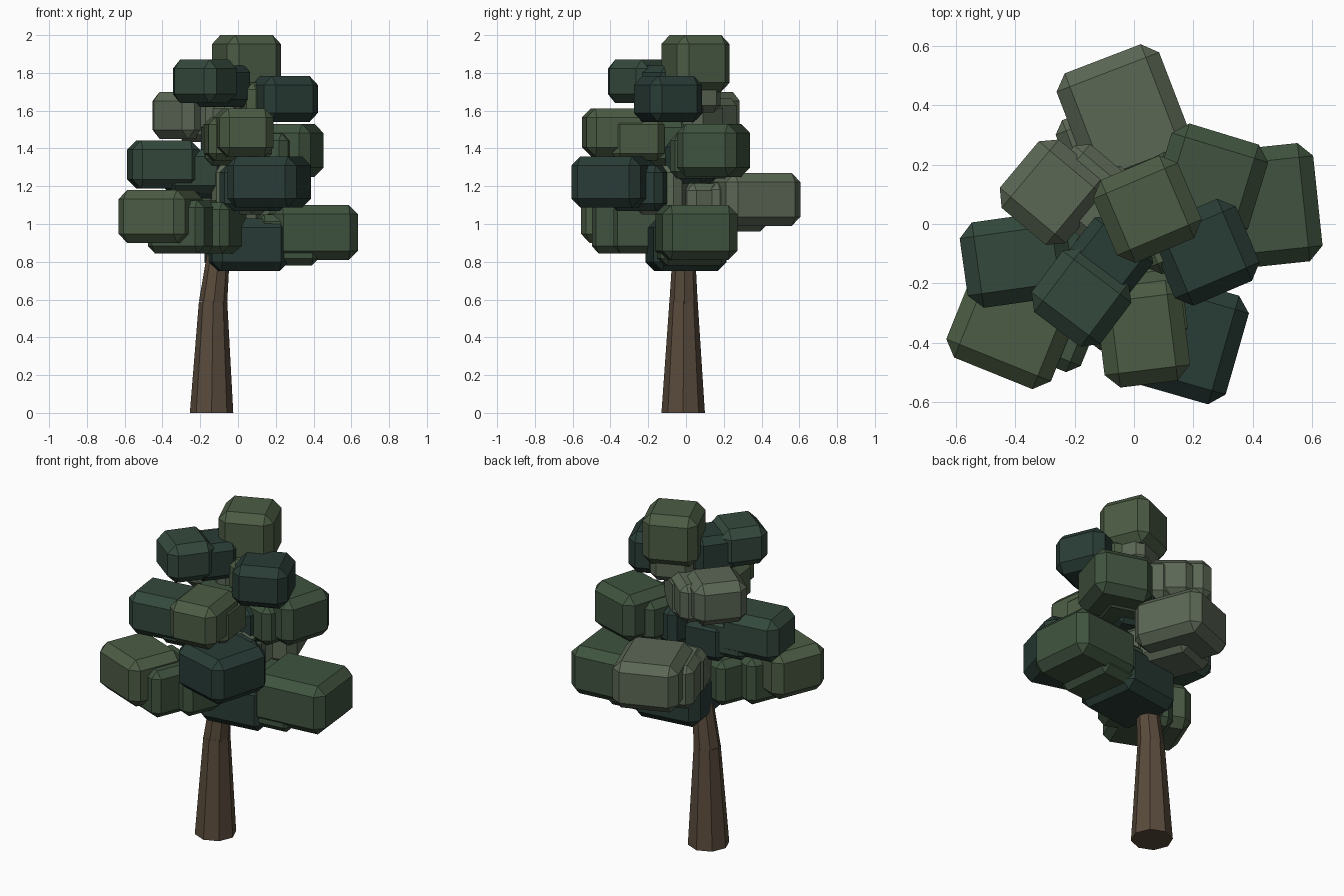
import bpy, bmesh
from math import radians
from mathutils import Vector

if "Cube" in bpy.data.objects:
    bpy.data.objects.remove(bpy.data.objects["Cube"])


def material(name, rgb):
    m = bpy.data.materials.new(name)
    m.diffuse_color = (*rgb, 1)
    m.use_nodes = True
    m.node_tree.nodes["Principled BSDF"].inputs["Base Color"].default_value = m.diffuse_color
    return m


MATS = {
    "bark": material("bark", (0.10, 0.07, 0.045)),
    "light": material("leaf_light", (0.072, 0.107, 0.058)),
    "green": material("leaf_green", (0.05, 0.086, 0.049)),
    "dark": material("leaf_dark", (0.034, 0.066, 0.046)),
    "teal": material("leaf_teal", (0.022, 0.045, 0.037)),
    "grey": material("leaf_grey", (0.105, 0.135, 0.09)),
}


def finish(bm, name, mat):
    me = bpy.data.meshes.new(name)
    bm.to_mesh(me)
    bm.free()
    ob = bpy.data.objects.new(name, me)
    me.materials.append(MATS[mat])
    bpy.context.collection.objects.link(ob)
    return ob


# tapered eight-sided wood section between two points
def wood(name, p, q, r1, r2, flat=False):
    p, q = Vector(p), Vector(q)
    d = q - p
    bm = bmesh.new()
    bmesh.ops.create_cone(bm, cap_ends=True, segments=8, radius1=r1, radius2=r2, depth=d.length)
    ob = finish(bm, name, "bark")
    ob.location = (p + q) / 2
    ob.rotation_euler = d.to_track_quat('Z', 'Y').to_euler()
    if flat:  # keep the ground face level by shearing instead of tilting
        ob.rotation_euler = (0, 0, 0)
        for v in ob.data.vertices:
            v.co.x += d.x * (0.5 if v.co.z > 0 else -0.5)
            v.co.y += d.y * (0.5 if v.co.z > 0 else -0.5)
            v.co.z = d.z / 2 if v.co.z > 0 else -d.z / 2


# leaf block with an even chamfer
def leaf(name, loc, size, rot, mat, chamfer):
    bm = bmesh.new()
    bmesh.ops.create_cube(bm, size=1)
    bmesh.ops.scale(bm, vec=size, verts=bm.verts)
    bmesh.ops.bevel(bm, geom=bm.edges[:], offset=chamfer, segments=1, profile=0.5, affect='EDGES')
    ob = finish(bm, name, mat)
    ob.location = loc
    ob.rotation_euler = (0, 0, radians(rot))


# trunk
wood("trunk_lower", (-0.14, -0.015, 0), (-0.132, -0.013, 0.59), 0.115, 0.075, True)
wood("trunk_middle", (-0.132, -0.013, 0.585), (-0.08, -0.01, 1.05), 0.075, 0.048)
wood("trunk_upper", (-0.08, -0.01, 1.05), (0.02, 0.02, 1.75), 0.048, 0.025)

# outer leaf blocks: name, centre, size, turn, colour
outer = [
    ("top", (0.045, 0.05, 1.85), (0.31, 0.302, 0.30), 23, "light"),
    ("back_low", (-0.03, 0.36, 1.13), (0.37, 0.42, 0.28), 21, "grey"),
    ("right_low", (0.395, 0.055, 0.955), (0.45, 0.40, 0.29), 6, "green"),
    ("right_mid", (0.255, 0.145, 1.39), (0.34, 0.33, 0.28), -17, "green"),
    ("right_high", (0.24, -0.095, 1.662), (0.31, 0.30, 0.245), 23, "teal"),
    ("front_low", (0.165, -0.385, 1.222), (0.38, 0.38, 0.27), -16, "teal"),
    ("front_mid", (0.03, -0.37, 1.485), (0.29, 0.34, 0.255), 7, "light"),
    ("left_low", (-0.41, -0.345, 1.04), (0.38, 0.34, 0.28), -22, "light"),
    ("left_mid", (-0.395, -0.12, 1.315), (0.36, 0.29, 0.255), 8, "dark"),
    ("left_high", (-0.275, 0.107, 1.575), (0.30, 0.29, 0.25), 50, "grey"),
    ("front_high", (-0.177, -0.247, 1.755), (0.29, 0.27, 0.23), -37, "dark"),
    ("centre_low", (0.045, 0.0, 0.89), (0.41, 0.39, 0.28), 8, "teal"),
]
for n, loc, size, rot, mat in outer:
    leaf("leaves_" + n, loc, size, rot, mat, 0.048)

# smaller blocks filling inwards along each branch
inner = [
    ("right_low_inner", (0.25, 0.03, 0.915), (0.33, 0.36, 0.27), 6, "green"),
    ("left_low_inner", (-0.28, -0.30, 0.985), (0.32, 0.33, 0.28), -22, "green"),
    ("left_low_root", (-0.15, -0.19, 0.98), (0.32, 0.32, 0.27), -22, "green"),
    ("left_mid_inner", (-0.24, -0.09, 1.28), (0.30, 0.27, 0.23), 8, "dark"),
    ("left_mid_root", (-0.13, -0.05, 1.25), (0.26, 0.25, 0.23), 8, "teal"),
    ("front_mid_inner", (0.0, -0.27, 1.45), (0.34, 0.28, 0.23), 7, "light"),
    ("front_mid_root", (-0.05, -0.13, 1.43), (0.27, 0.26, 0.24), 7, "green"),
    ("front_low_inner", (0.08, -0.23, 1.19), (0.31, 0.29, 0.24), -16, "teal"),
    ("front_low_root", (0.01, -0.12, 1.18), (0.26, 0.26, 0.26), -16, "grey"),
    ("back_low_inner", (-0.08, 0.24, 1.09), (0.30, 0.32, 0.26), 21, "grey"),
    ("back_low_root", (-0.05, 0.1, 1.09), (0.28, 0.28, 0.25), 21, "grey"),
    ("left_high_inner", (-0.16, 0.11, 1.55), (0.26, 0.26, 0.23), 50, "grey"),
    ("left_high_root", (-0.06, 0.05, 1.53), (0.24, 0.24, 0.24), 50, "grey"),
    ("right_mid_inner", (0.16, 0.08, 1.36), (0.28, 0.28, 0.24), -17, "green"),
    ("right_mid_root", (0.05, 0.03, 1.33), (0.24, 0.24, 0.23), -17, "teal"),
    ("right_high_inner", (0.12, -0.04, 1.65), (0.22, 0.22, 0.2), 22, "light"),
    ("front_high_inner", (-0.085, -0.12, 1.73), (0.25, 0.24, 0.22), -38, "teal"),
    ("top_inner", (0.045, 0.04, 1.70), (0.24, 0.24, 0.22), 23, "grey"),
]
for n, loc, size, rot, mat in inner:
    leaf("leaves_" + n, loc, size, rot, mat, 0.038)
